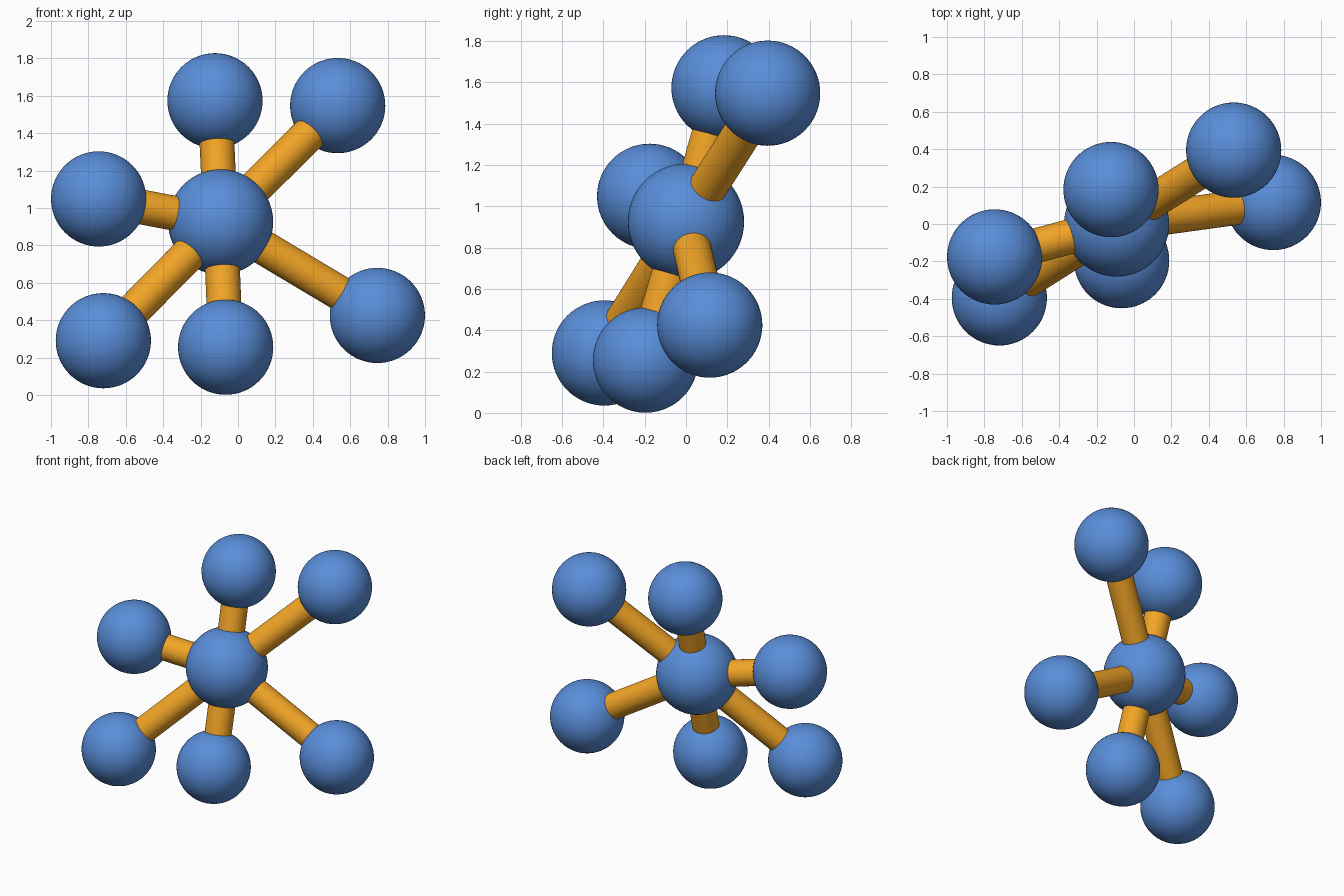
import bpy
from mathutils import Vector

if "Cube" in bpy.data.objects:
    bpy.data.objects.remove(bpy.data.objects["Cube"])

CENTRE = Vector((-0.093, 0.0, 0.925))
CENTRE_R, BALL_R, ROD_R = 0.281, 0.2545, 0.093

# outer ball positions
BALLS = {
    "top": (-0.123, 0.184, 1.573),
    "upper_right": (0.533, 0.395, 1.547),
    "left": (-0.745, -0.176, 1.048),
    "lower_left": (-0.72, -0.395, 0.29),
    "bottom": (-0.066, -0.196, 0.2555),
    "lower_right": (0.745, 0.115, 0.425),
}


def material(name, colour):
    mat = bpy.data.materials.new(name)
    mat.diffuse_color = colour
    mat.use_nodes = True
    mat.node_tree.nodes["Principled BSDF"].inputs["Base Color"].default_value = mat.diffuse_color
    return mat


blue = material("blue", (0.10, 0.27, 0.70, 1))
orange = material("orange", (0.90, 0.38, 0.02, 1))


def finish(name, mat):
    ob = bpy.context.object
    ob.name = name
    ob.data.materials.append(mat)
    bpy.ops.object.shade_smooth_by_angle()
    return ob


def ball(name, pos, radius):
    bpy.ops.mesh.primitive_uv_sphere_add(segments=64, ring_count=32, radius=radius, location=pos)
    return finish(name, blue)


def rod(name, a, b):
    d = b - a
    bpy.ops.mesh.primitive_cylinder_add(vertices=48, radius=ROD_R, depth=d.length,
                                        location=(a + b) / 2,
                                        rotation=d.to_track_quat('Z', 'Y').to_euler())
    return finish(name, orange)


# central ball, then one outer ball and one connecting rod per direction
ball("centre_ball", CENTRE, CENTRE_R)
for label, pos in BALLS.items():
    ball(label + "_ball", pos, BALL_R)
    rod(label + "_rod", CENTRE, Vector(pos))
